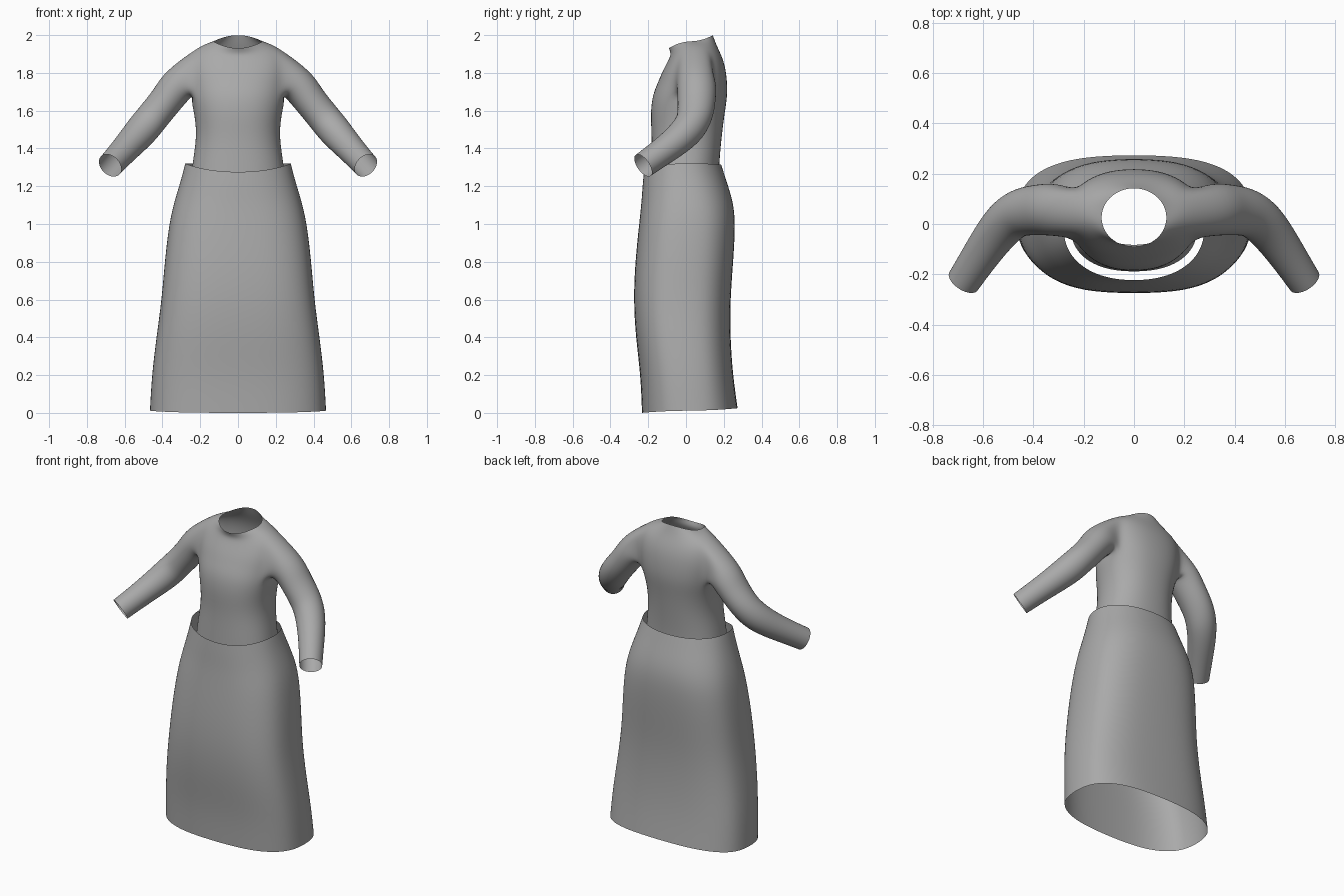
import bpy, bmesh
from math import sin, cos, pi, atan2, copysign
from mathutils import Vector

if "Cube" in bpy.data.objects:
    bpy.data.objects.remove(bpy.data.objects["Cube"])

cloth = bpy.data.materials.new("grey cloth")
cloth.use_nodes = True
cloth.diffuse_color = (0.4, 0.4, 0.4, 1)
cloth.node_tree.nodes["Principled BSDF"].inputs["Base Color"].default_value = (0.4, 0.4, 0.4, 1)

SEGS = 12  # faces around half a body ring


def power(v, n):
    return copysign(abs(v) ** (2 / n), v)


def half_ring(bm, width, front, back, z_front, z_side, z_back, n):
    """Right-angle-safe half ring from front centre to back centre on +x."""
    verts = []
    for i in range(SEGS + 1):
        a = -pi / 2 + pi * i / SEGS
        c, s = power(cos(a), n), power(sin(a), n)
        x = 0 if i in (0, SEGS) else width * c
        y = (front + back) / 2 + (back - front) / 2 * s
        z_end = z_back if s > 0 else z_front
        verts.append(bm.verts.new((x, y, z_side + (z_end - z_side) * s * s)))
    return verts


def loft(bm, rings, closed=False):
    for lower, upper in zip(rings, rings[1:]):
        count = len(lower)
        for i in range(count if closed else count - 1):
            j = (i + 1) % count
            bm.faces.new((lower[i], lower[j], upper[j], upper[i]))


def finish(bm, name):
    bmesh.ops.recalc_face_normals(bm, faces=bm.faces)
    mesh = bpy.data.meshes.new(name)
    bm.to_mesh(mesh)
    bm.free()
    obj = bpy.data.objects.new(name, mesh)
    bpy.context.collection.objects.link(obj)
    mesh.materials.append(cloth)
    mesh.shade_smooth()
    mirror = obj.modifiers.new("mirror", 'MIRROR')
    mirror.use_clip = True
    smooth = obj.modifiers.new("smooth", 'SUBSURF')
    smooth.levels = smooth.render_levels = 2
    return obj


# Skirt: width, front, back, z at front / side / back, squareness
bm = bmesh.new()
skirt = [
    (.47, -.235, .275, 0, .012, .025, 2.7),
    (.46, -.242, .25, .2, .2, .2, 2.8),
    (.435, -.268, .236, .4, .4, .4, 2.8),
    (.407, -.28, .236, .6, .6, .6, 2.8),
    (.391, -.271, .252, .8, .8, .8, 2.7),
    (.368, -.25, .264, 1, 1, 1, 2.6),
    (.34, -.238, .252, 1.11, 1.12, 1.12, 2.4),
    (.302, -.232, .215, 1.2, 1.24, 1.23, 2.3),
    (.282, -.225, .188, 1.275, 1.322, 1.315, 2.2),
]
loft(bm, [half_ring(bm, *r) for r in skirt])
finish(bm, "skirt")

# Bodice body, from the hidden hem up to the tilted neckline
bm = bmesh.new()
body = [
    (.255, -.19, .175, 1.22, 1.22, 1.22, 2.3),
    (.243, -.187, .177, 1.32, 1.32, 1.32, 2.3),
    (.22, -.182, .19, 1.46, 1.46, 1.46, 2.3),
    (.23, -.19, .205, 1.58, 1.57, 1.58, 2.3),
    (.25, -.18, .22, 1.68, 1.65, 1.67, 2.3),
    (.262, -.15, .22, 1.75, 1.73, 1.75, 2.3),
    (.268, -.125, .21, 1.81, 1.82, 1.83, 2.3),
    (.25, -.092, .19, 1.87, 1.91, 1.89, 2.2),
    (.185, -.08, .163, 1.9, 1.95, 1.945, 2.1),
    (.13, -.092, .143, 1.93, 1.967, 2, 2),
]
rings = [half_ring(bm, *r) for r in body]
loft(bm, rings)

# Armhole: open the side of the body between underarm and shoulder
mid = SEGS // 2
first, last = 4, 7
patch = {v for r in rings[first:last + 1] for v in r[mid - 2:mid + 3]}
inner = {v for r in rings[first + 1:last] for v in r[mid - 1:mid + 2]}
hole = list(patch - inner)
bmesh.ops.delete(bm, geom=[f for f in bm.faces if all(v in patch for v in f.verts)],
                 context='FACES')
centre = sum((v.co for v in hole), Vector()) / len(hole)
hole.sort(key=lambda v: atan2(v.co.z - centre.z, v.co.y - centre.y))

# Sleeve: centre, half height, half depth, along the bent arm to the cuff
sleeve = [
    ((.315, .058, 1.745), .1, .108),
    ((.375, .057, 1.66), .09, .104),
    ((.445, .05, 1.575), .09, .1),
    ((.497, .022, 1.51), .092, .094),
    ((.555, -.045, 1.443), .083, .085),
    ((.62, -.14, 1.372), .074, .075),
    ((.677, -.227, 1.31), .071, .069),
]
points = [Vector(s[0]) for s in sleeve]
arm = [hole]
for k, (_, high, deep) in enumerate(sleeve):
    along = (points[min(k + 1, len(points) - 1)] - points[max(k - 1, 0)]).normalized()
    up = (Vector((0, 0, 1)) - along * along.z).normalized()
    side = up.cross(along)
    ring = []
    for i in range(len(hole)):
        a = -pi + 2 * pi * (i + .5) / len(hole)
        ring.append(bm.verts.new(points[k] + side * deep * cos(a) + up * high * sin(a)))
    arm.append(ring)
loft(bm, arm, closed=True)
finish(bm, "bodice_with_sleeves")
